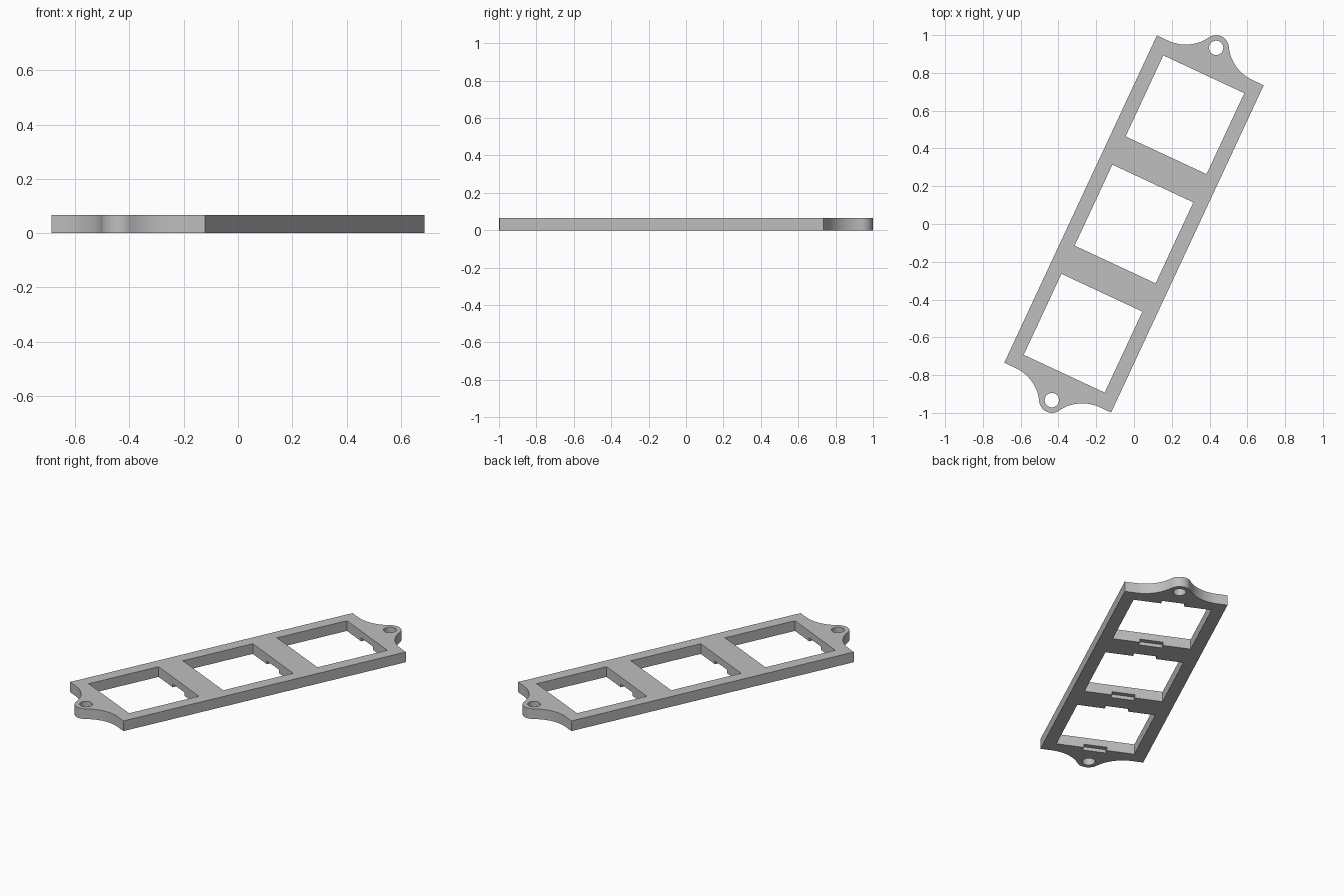
import bpy, bmesh
from math import pi, cos, sin, atan2, radians
from mathutils import Matrix

default = bpy.data.objects.get("Cube")
if default:
    bpy.data.objects.remove(default, do_unlink=True)

HALF_W, HALF_L, THICK = 0.312, 0.956, 0.066
EAR_V, EAR_R, HOLE_R = 1.029, 0.067, 0.038
FILLET_U = 0.245
WINDOW, PITCH = 0.473, 0.638
NOTCH_W, NOTCH_DEPTH, NOTCH_H = 0.14, 0.03, 0.022
TURN = Matrix.Rotation(radians(-25), 4, 'Z')

grey = bpy.data.materials.new("plain grey")
grey.use_nodes = True
colour = (0.52, 0.52, 0.52, 1)
grey.diffuse_color = colour
grey.node_tree.nodes["Principled BSDF"].inputs["Base Color"].default_value = colour


def add_object(name, bm):
    bmesh.ops.recalc_face_normals(bm, faces=bm.faces)
    mesh = bpy.data.meshes.new(name)
    bm.to_mesh(mesh)
    bm.free()
    mesh.materials.append(grey)
    obj = bpy.data.objects.new(name, mesh)
    bpy.context.collection.objects.link(obj)
    obj.matrix_world = TURN
    return obj


def arc(cx, cy, r, start, end, steps):
    angles = [start + (end - start) * i / steps for i in range(steps + 1)]
    return [(cx + r * cos(a), cy + r * sin(a)) for a in angles]


def prism(name, points, z0, z1):
    bm = bmesh.new()
    face = bm.faces.new([bm.verts.new((x, y, z0)) for x, y in points])
    extruded = bmesh.ops.extrude_face_region(bm, geom=[face])["geom"]
    verts = [g for g in extruded if isinstance(g, bmesh.types.BMVert)]
    bmesh.ops.translate(bm, verts=verts, vec=(0, 0, z1 - z0))
    return add_object(name, bm)


def rectangle(w, l, y):
    return [(-w / 2, y - l / 2), (w / 2, y - l / 2), (w / 2, y + l / 2), (-w / 2, y + l / 2)]


# End outline: flat shoulder, concave sweep into a rounded ear, then mirrored
rise = EAR_V - HALF_L
fillet_r = (FILLET_U ** 2 + rise ** 2 - EAR_R ** 2) / (2 * (rise + EAR_R))
fillet_v = HALF_L + fillet_r
touch = atan2(EAR_V - fillet_v, -FILLET_U)
sweep = arc(FILLET_U, fillet_v, fillet_r, -pi / 2, touch, 14)
ear = arc(0, EAR_V, EAR_R, touch + pi, -touch, 20)
end = [(HALF_W, HALF_L)] + sweep + ear[1:-1]
end += [(-x, y) for x, y in reversed(sweep)] + [(-HALF_W, HALF_L)]
plate = prism("mounting_plate", end + [(-x, -y) for x, y in end], 0, THICK)

# Cutters: three square windows with clip notches underneath, two screw holes
cutters = []
for i in (-1, 0, 1):
    y = i * PITCH
    cutters.append(prism("window_cutter", rectangle(WINDOW, WINDOW, y), -0.1, 0.2))
    cutters.append(prism("notch_cutter",
                         rectangle(NOTCH_W, WINDOW + 2 * NOTCH_DEPTH, y), -0.1, NOTCH_H))
for side in (-1, 1):
    circle = arc(0, side * EAR_V, HOLE_R, 0, 2 * pi, 32)[:-1]
    cutters.append(prism("screw_hole_cutter", circle, -0.1, 0.2))

for cutter in cutters:
    cutter.hide_render = True
    mod = plate.modifiers.new("cut", 'BOOLEAN')
    mod.operation = 'DIFFERENCE'
    mod.solver = 'EXACT'
    mod.object = cutter

# Bake the cuts and drop the cutters
bpy.context.view_layer.update()
baked = bpy.data.meshes.new_from_object(
    plate.evaluated_get(bpy.context.evaluated_depsgraph_get()))
plate.modifiers.clear()
plate.data = baked
for cutter in cutters:
    bpy.data.objects.remove(cutter, do_unlink=True)

bpy.ops.object.select_all(action='DESELECT')
plate.select_set(True)
bpy.context.view_layer.objects.active = plate
bpy.ops.object.shade_smooth_by_angle(angle=radians(30))
